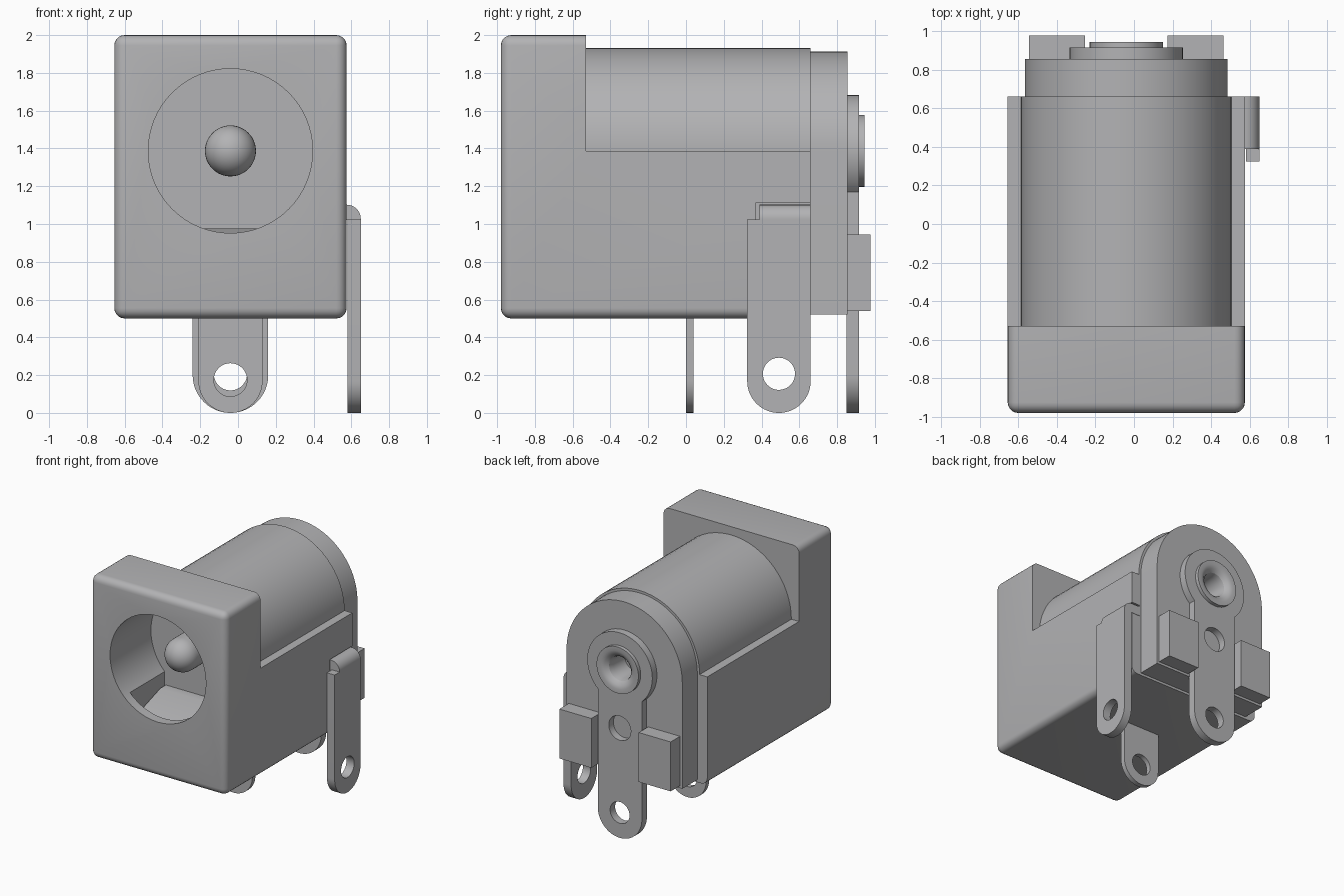
import bpy, bmesh, math
from mathutils import Vector

if "Cube" in bpy.data.objects:
    bpy.data.objects.remove(bpy.data.objects["Cube"])

CX, CZ = -0.04, 1.387          # socket axis

grey = bpy.data.materials.new("plain grey")
grey.use_nodes = True
grey.diffuse_color = (0.45, 0.45, 0.46, 1)
grey.node_tree.nodes["Principled BSDF"].inputs["Base Color"].default_value = (0.45, 0.45, 0.46, 1)


def finish(name, bm):
    bmesh.ops.recalc_face_normals(bm, faces=bm.faces[:])
    me = bpy.data.meshes.new(name)
    bm.to_mesh(me)
    bm.free()
    me.materials.append(grey)
    ob = bpy.data.objects.new(name, me)
    bpy.context.collection.objects.link(ob)
    return ob


def arc(cx, cz, r, a0, a1, n=32):
    steps = [math.radians(a0 + (a1 - a0) * i / n) for i in range(n + 1)]
    return [(cx + r * math.cos(a), cz + r * math.sin(a)) for a in steps]


def prism_mesh(pts, axis, lo, hi):
    """Extrude a profile: (x, z) along y, or (y, z) along x."""
    bm = bmesh.new()
    place = (lambda p: (p[0], lo, p[1])) if axis == "y" else (lambda p: (lo, p[0], p[1]))
    face = bm.faces.new([bm.verts.new(place(p)) for p in pts])
    out = bmesh.ops.extrude_face_region(bm, geom=[face])
    shift = Vector((0, hi - lo, 0)) if axis == "y" else Vector((hi - lo, 0, 0))
    bmesh.ops.translate(bm, verts=[v for v in out["geom"] if isinstance(v, bmesh.types.BMVert)], vec=shift)
    return bm


def prism(name, pts, axis, lo, hi):
    return finish(name, prism_mesh(pts, axis, lo, hi))


def disc(name, x, z, r, lo, hi, axis="y"):
    return prism(name, arc(x, z, r, 0, 360, 64)[:-1], axis, lo, hi)


def box(name, x0, x1, y0, y1, z0, z1):
    return prism(name, [(x0, z0), (x1, z0), (x1, z1), (x0, z1)], "y", y0, y1)


def lathe(name, profile, n=48):
    """Spin (radius, y) points around the socket axis."""
    bm = bmesh.new()
    vs = [bm.verts.new((CX + r, y, CZ)) for r, y in profile]
    es = [bm.edges.new(pair) for pair in zip(vs, vs[1:])]
    bmesh.ops.spin(bm, geom=vs + es, cent=(CX, 0, CZ), axis=(0, 1, 0), angle=2 * math.pi, steps=n)
    bmesh.ops.remove_doubles(bm, verts=bm.verts[:], dist=0.0005)
    return finish(name, bm)


def cut(targets, cutters):
    for ob in targets:
        for c in cutters:
            m = ob.modifiers.new("cut", "BOOLEAN")
            m.operation, m.solver, m.object = "DIFFERENCE", "EXACT", c
        bpy.context.view_layer.objects.active = ob
        for m in list(ob.modifiers):
            bpy.ops.object.modifier_apply(modifier=m.name)
    for c in cutters:
        bpy.data.objects.remove(c)


# Housing: tall front block and lower body, rounded along front and lengthwise edges
F, B = -0.98, 0.66
side = [(F, 0.5), (F, 2), (-0.53, 2), (-0.53, CZ), (B, CZ), (B, 0.5)]
bm = prism_mesh(side, "x", CX - 0.615, CX + 0.615)
rounded = []
for e in bm.edges:
    a, b = (v.co for v in e.verts)
    front = a.y < F + 0.01 and b.y < F + 0.01
    lengthwise = abs(a.z - b.z) < 0.01 and abs(a.y - b.y) > 0.1
    if front or (lengthwise and abs(a.z - CZ) > 0.1):
        rounded.append(e)
bmesh.ops.bevel(bm, geom=rounded, offset=0.055, segments=5, profile=0.5, affect="EDGES")
housing = finish("housing", bm)
barrel = disc("barrel", CX, CZ, 0.545, -0.6, B)

# Socket opening with a contact slot in its floor
cut([housing, barrel], [
    disc("socket_cutter", CX, CZ, 0.435, -1.2, -0.45),
    box("slot_cutter", CX - 0.31, CX + 0.31, -0.9, -0.45, 0.7, 1.13),
])
cut([housing], [box("tab_slot_cutter", 0.5, 0.7, 0.37, 0.8, 1.02, 1.115)])

# Sloping spring contact inside the socket
prism("spring_contact", [(-0.9, 0.81), (-0.9, 0.85), (-0.52, 0.975), (-0.45, 0.975), (-0.45, 0.93)],
      "x", CX - 0.3, CX + 0.3)

# Centre pin with a ball tip
dome = [(0.135 * math.sin(math.radians(t)), -0.66 - 0.135 * math.cos(math.radians(t)))
        for t in range(0, 91, 9)]
lathe("centre_pin", dome + [(0.135, -0.4)])

# Rear plate
rear = prism("rear_plate", [(CX - 0.525, 0.52), (CX + 0.525, 0.52)] + arc(CX, CZ, 0.525, 0, 180, 48),
             "y", B - 0.02, 0.855)
cut([rear], [disc("rear_bore", CX, CZ, 0.13, 0.7, 1)])

# Keyhole-shaped rear terminal
a = math.degrees(math.acos(0.2 / 0.295))
terminal = prism("rear_terminal", arc(CX, 0.2, 0.2, 180, 360) + arc(CX, CZ, 0.295, -a, 180 + a, 48),
                 "y", 0.85, 0.915)
cut([terminal], [disc("hole_low", CX, 0.207, 0.088, 0.7, 1),
                 disc("hole_mid", CX, 0.9, 0.1, 0.7, 1),
                 disc("hole_top", CX, CZ, 0.13, 0.7, 1)])

# Hollow rivet
lathe("rivet", [(0.19, 0.9), (0.19, 0.945), (0.155, 0.945), (0.125, 0.935), (0.1, 0.91),
                (0.09, 0.87), (0.09, 0.72), (0, 0.72)])

# Retaining blocks either side of the rear terminal
for label, s in (("right", -1), ("left", 1)):
    x0, x1 = sorted((CX + s * 0.215, CX + s * 0.505))
    box(label + "_retaining_block", x0, x1, 0.84, 0.977, 0.54, 0.945)

# Bottom terminal
bottom = prism("bottom_terminal", arc(CX, 0.17, 0.17, 180, 360) + [(CX + 0.17, 0.6), (CX - 0.17, 0.6)],
               "y", 0.0, 0.04)
cut([bottom], [disc("hole_bottom", CX, 0.175, 0.088, -0.2, 0.2)])

# Side terminal, folded into the housing at its top
side_tab = prism("side_terminal", arc(0.492, 0.168, 0.168, 180, 360) + [(B, 1.025), (0.324, 1.025)],
                 "x", 0.58, 0.65)
cut([side_tab], [disc("hole_side", 0.492, 0.207, 0.085, 0.3, 0.9, "x")])
prism("side_terminal_fold", [(0.5, 1.022), (0.65, 1.022)] + arc(0.575, 1.027, 0.075, 0, 90, 12) + [(0.5, 1.102)],
      "y", 0.388, B)

# Smooth the curved walls and keep the creases
bpy.ops.object.select_all(action="DESELECT")
for ob in bpy.context.collection.objects:
    if ob.type == "MESH" and grey.name in ob.data.materials:
        ob.select_set(True)
        bpy.context.view_layer.objects.active = ob
bpy.ops.object.shade_smooth_by_angle(angle=math.radians(30))
